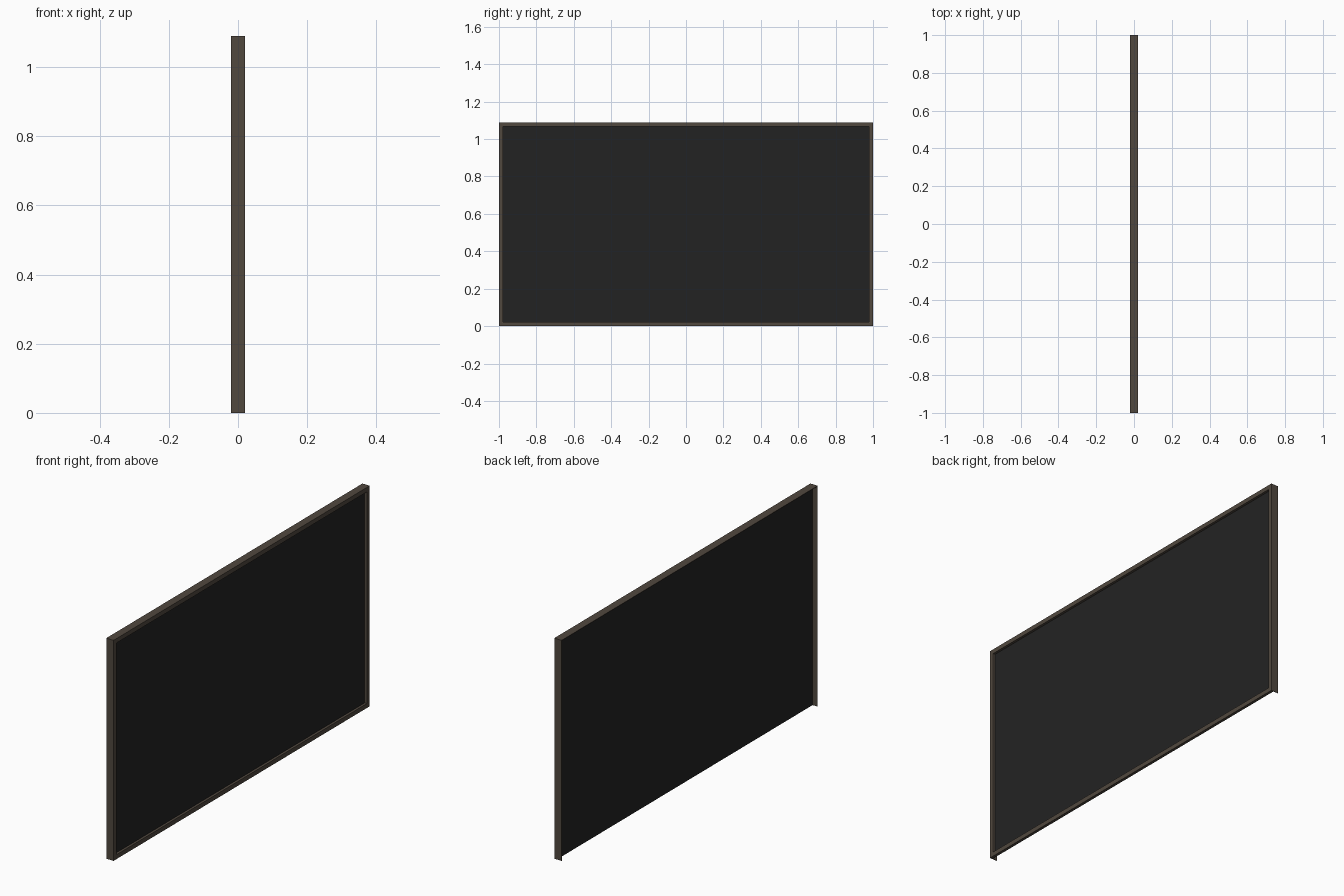
import bpy

if "Cube" in bpy.data.objects:
    bpy.data.objects.remove(bpy.data.objects["Cube"])

# overall size
HALF, H, D = 1.0, 1.09, 0.02      # half width (y), height (z), half depth (x)
RIM = 0.022                       # visible rim width
PANEL_X = 0.008                   # screen plane, open shell behind it
T = 0.003                         # thin shell wall


def material(name, rgb):
    m = bpy.data.materials.new(name)
    m.diffuse_color = (*rgb, 1)
    m.use_nodes = True
    m.node_tree.nodes["Principled BSDF"].inputs["Base Color"].default_value = m.diffuse_color
    return m


frame_mat = material("dark bronze", (0.082, 0.065, 0.049))
panel_mat = material("matte black", (0.0165, 0.0165, 0.0165))


def box(name, lo, hi, mat):
    """Box between two corners."""
    (x0, y0, z0), (x1, y1, z1) = lo, hi
    v = [(x, y, z) for x in (x0, x1) for y in (y0, y1) for z in (z0, z1)]
    f = [(0, 1, 3, 2), (4, 6, 7, 5), (0, 4, 5, 1),
         (2, 3, 7, 6), (0, 2, 6, 4), (1, 5, 7, 3)]
    me = bpy.data.meshes.new(name)
    me.from_pydata(v, [], f)
    me.materials.append(mat)
    ob = bpy.data.objects.new(name, me)
    bpy.context.collection.objects.link(ob)
    return ob


# screen panel, visible from both sides
box("screen_panel", (PANEL_X - 0.002, -HALF + T, 0), (PANEL_X, HALF - T, H - T), panel_mat)

# raised rim on the +x side
box("rim_bottom", (PANEL_X, -HALF + RIM, 0), (D, HALF - RIM, RIM), frame_mat)
box("rim_top", (PANEL_X, -HALF + RIM, H - RIM), (D, HALF - RIM, H), frame_mat)
for side, s in (("left", -1), ("right", 1)):
    a, b = sorted((s * HALF, s * (HALF - RIM)))
    box("rim_" + side, (PANEL_X, a, 0), (D, b, H), frame_mat)
    # thin side wall reaching back behind the panel
    a, b = sorted((s * HALF, s * (HALF - T)))
    box("side_wall_" + side, (-D, a, 0), (PANEL_X, b, H), frame_mat)

# thin top wall; the back and underside stay open
box("top_wall", (-D, -HALF + T, H - T), (PANEL_X, HALF - T, H), frame_mat)
